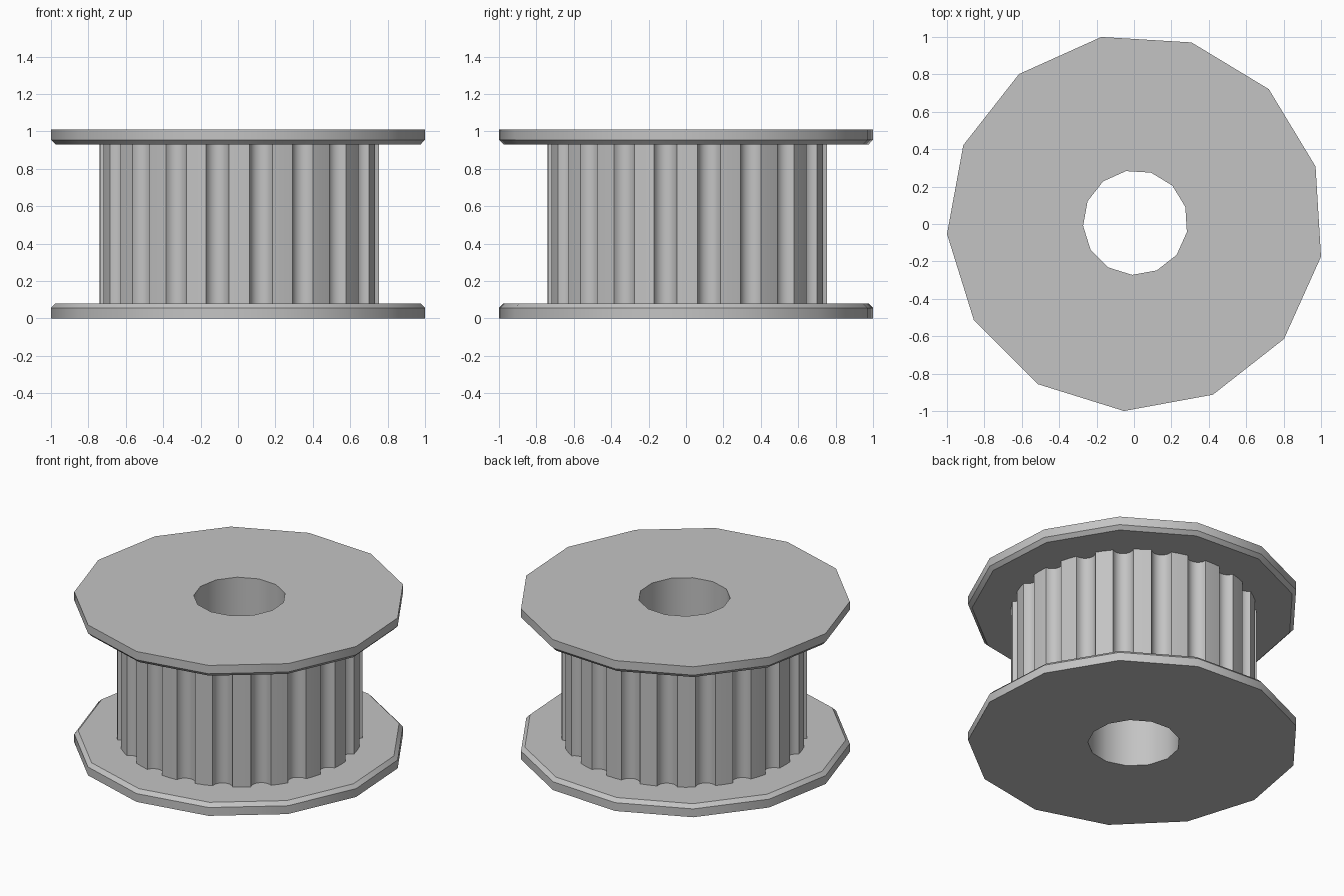
import bpy, bmesh
from math import sin, cos, pi, radians, atan2, hypot

cube = bpy.data.objects.get("Cube")
if cube:
    bpy.data.objects.remove(cube, do_unlink=True)

CENTRE = 0.0074
SIDES = 13
RIM, BORE, CHAMFER = 1.009, 0.28, 0.024
HEIGHT, FLANGE, BAND = 1.01, 0.08, 0.056
TEETH, GEAR_R, GROOVE_DEPTH = 20, 0.7475, 0.05
GROOVE_HALF = radians(4.75)
STEPS = 8

grey = bpy.data.materials.new("plain grey")
grey.use_nodes = True
colour = (0.55, 0.55, 0.55, 1)
grey.diffuse_color = colour
grey.node_tree.nodes["Principled BSDF"].inputs["Base Color"].default_value = colour


def polygon(radius):
    """Regular outline with one corner on the diagonal."""
    return [(radius * cos(pi / 4 + 2 * pi * i / SIDES),
             radius * sin(pi / 4 + 2 * pi * i / SIDES)) for i in range(SIDES)]


def toothed_outline():
    """Flat-topped teeth separated by rounded grooves."""
    pts = []
    half = GEAR_R * sin(GROOVE_HALF)
    chord = GEAR_R * cos(GROOVE_HALF)
    # circular arc through both groove lips and the groove floor
    arc_r = (half ** 2 + GROOVE_DEPTH ** 2) / (2 * GROOVE_DEPTH)
    mid = chord - GROOVE_DEPTH + arc_r
    sweep = atan2(half, mid - chord)
    for t in range(TEETH):
        land = 2 * pi * t / TEETH
        pts.append((GEAR_R * cos(land), GEAR_R * sin(land)))
        a = land + pi / TEETH
        for s in range(STEPS + 1):
            b = sweep * (2 * s / STEPS - 1)
            u, v = mid - arc_r * cos(b), arc_r * sin(b)
            pts.append((u * cos(a) - v * sin(a), u * sin(a) + v * cos(a)))
    return pts


def add_ring(bm, outline, z):
    return [bm.verts.new((x, y, z)) for x, y in outline]


def bridge(bm, a, b):
    for i in range(len(a)):
        j = (i + 1) % len(a)
        bm.faces.new((a[i], a[j], b[j], b[i]))


def finish(bm, name):
    bmesh.ops.recalc_face_normals(bm, faces=bm.faces)
    mesh = bpy.data.meshes.new(name)
    bm.to_mesh(mesh)
    bm.free()
    mesh.materials.append(grey)
    obj = bpy.data.objects.new(name, mesh)
    obj.location = (CENTRE, CENTRE, 0)
    bpy.context.collection.objects.link(obj)
    bpy.ops.object.select_all(action='DESELECT')
    obj.select_set(True)
    bpy.context.view_layer.objects.active = obj
    bpy.ops.object.shade_smooth_by_angle(angle=radians(30))


def flange(name, base, direction):
    """Disc with a bore, chamfered on the side facing the teeth."""
    bm = bmesh.new()
    profile = [(BORE, 0), (RIM, 0), (RIM, BAND), (RIM - CHAMFER, FLANGE), (BORE, FLANGE)]
    rings = [add_ring(bm, polygon(r), base + direction * h) for r, h in profile]
    for i, ring in enumerate(rings):
        bridge(bm, ring, rings[(i + 1) % len(rings)])
    finish(bm, name)


# end flanges
flange("lower_flange", 0, 1)
flange("upper_flange", HEIGHT, -1)

# toothed drum with a bore through it
bm = bmesh.new()
levels = (FLANGE, HEIGHT - FLANGE)
outer = [add_ring(bm, toothed_outline(), z) for z in levels]
inner = [add_ring(bm, polygon(BORE), z) for z in levels]
bridge(bm, *outer)
bridge(bm, *inner)
for k in range(2):
    ends = set(outer[k] + inner[k])
    edges = [e for e in bm.edges if e.verts[0] in ends and e.verts[1] in ends]
    bmesh.ops.triangle_fill(bm, edges=edges, use_beauty=True)
finish(bm, "toothed_drum")
